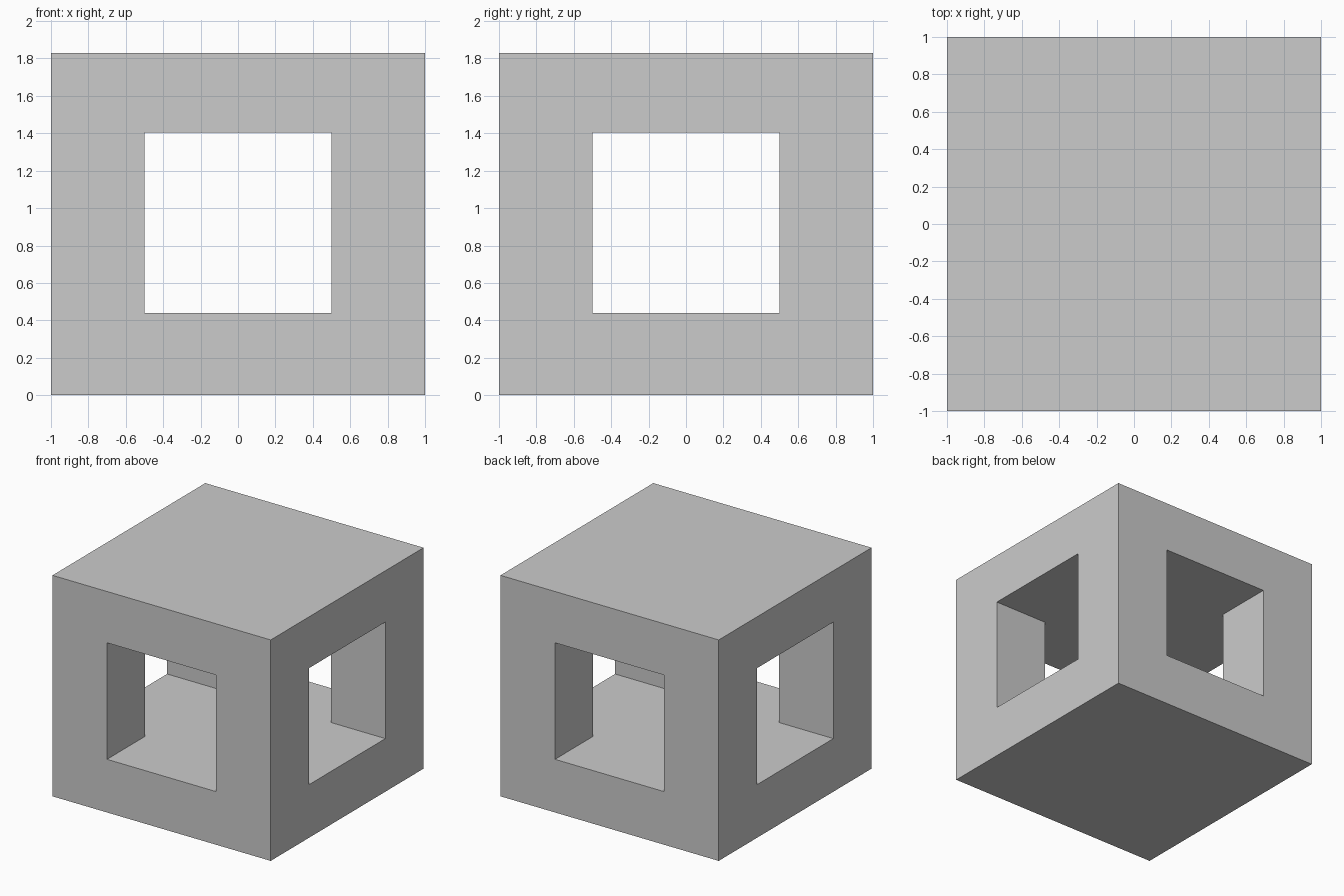
import bpy
import bmesh

if "Cube" in bpy.data.objects:
    bpy.data.objects.remove(bpy.data.objects["Cube"])

HALF, HEIGHT = 1.0, 1.83          # outer block
WIN, SILL, HEAD = 0.5, 0.44, 1.405  # window half width, bottom, top
REACH = 1.3                       # cutter overshoots the walls


def prism(name, outline, z0, z1):
    """Extrude a closed plan outline from z0 to z1."""
    bm = bmesh.new()
    face = bm.faces.new([bm.verts.new((x, y, z0)) for x, y in outline])
    ext = bmesh.ops.extrude_face_region(bm, geom=[face])
    top = [g for g in ext["geom"] if isinstance(g, bmesh.types.BMVert)]
    bmesh.ops.translate(bm, verts=top, vec=(0, 0, z1 - z0))
    bmesh.ops.recalc_face_normals(bm, faces=bm.faces)
    mesh = bpy.data.meshes.new(name)
    bm.to_mesh(mesh)
    bm.free()
    obj = bpy.data.objects.new(name, mesh)
    bpy.context.collection.objects.link(obj)
    return obj


def four_way(points):
    """Repeat plan points at four quarter turns."""
    outline = []
    for _ in range(4):
        outline += points
        points = [(-y, x) for x, y in points]
    return outline


# Solid block
block = prism("windowed_block", four_way([(HALF, HALF)]), 0, HEIGHT)

# Cross-shaped tunnel opening a window in all four sides
cutter = prism("tunnel_cutter",
               four_way([(REACH, -WIN), (REACH, WIN), (WIN, WIN)]), SILL, HEAD)
cutter.hide_render = True

cut = block.modifiers.new("tunnels", 'BOOLEAN')
cut.operation = 'DIFFERENCE'
cut.solver = 'EXACT'
cut.object = cutter

# Bake the cut and drop the helper
bpy.context.view_layer.objects.active = block
block.select_set(True)
bpy.ops.object.modifier_apply(modifier=cut.name)
bpy.data.objects.remove(cutter, do_unlink=True)
